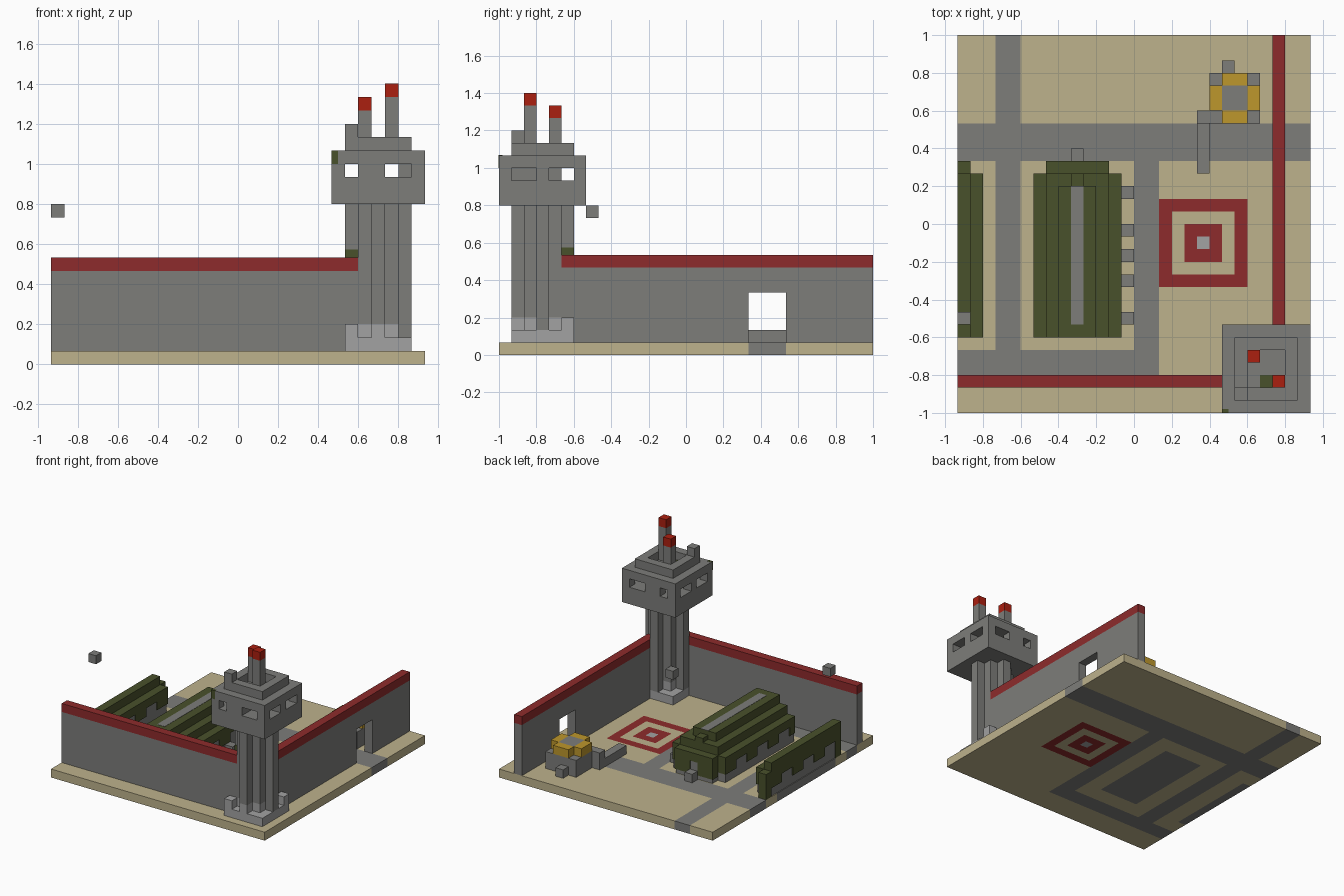
import bpy
import bmesh
from mathutils import Vector

UNIT = 1 / 15            # edge of one building block
WIDE, DEEP = 28, 30      # ground size in blocks

cube = bpy.data.objects.get("Cube")
if cube:
    bpy.data.objects.remove(cube)


def material(name, red, green, blue):
    mat = bpy.data.materials.new(name)
    mat.use_nodes = True
    colour = (red, green, blue, 1)
    mat.diffuse_color = colour
    mat.node_tree.nodes["Principled BSDF"].inputs["Base Color"].default_value = colour
    return mat


sand = material("sand", .51, .445, .262)
grey = material("concrete grey", .205, .205, .195)
pale = material("pale grey", .36, .36, .36)
brick = material("dark red", .27, .024, .025)
scarlet = material("signal red", .41, .014, .005)
olive = material("olive green", .066, .082, .024)
amber = material("amber", .51, .31, .025)


def place(i, j, k):
    """Block coordinates to model coordinates."""
    return Vector((i - WIDE / 2, j - DEEP / 2, k)) * UNIT


def finish(name, bm, materials):
    mesh = bpy.data.meshes.new(name)
    bmesh.ops.recalc_face_normals(bm, faces=bm.faces)
    bm.to_mesh(mesh)
    bm.free()
    for mat in materials:
        mesh.materials.append(mat)
    obj = bpy.data.objects.new(name, mesh)
    bpy.context.scene.collection.objects.link(obj)
    return obj


def part(name, mat, *boxes):
    """One object made of boxes, each given as x span, y span, z span."""
    bm = bmesh.new()
    for xs, ys, zs in boxes:
        low, high = (place(*corner) for corner in zip(xs, ys, zs))
        verts = bmesh.ops.create_cube(bm, size=1)["verts"]
        for v in verts:
            v.co = (low + high) / 2 + v.co * (high - low)
    return finish(name, bm, [mat])


# Ground slab with roads, landing target and building floors
def ground_index(i, j):
    ring = max(abs(i - 19), abs(j - 13))
    if ring <= 3:
        return (2, 3, 0, 3)[ring]
    road = (20 <= j < 23 or (3 <= i < 5 and j >= 3)
            or (14 <= i < 16 and 3 <= j < 23) or (3 <= j < 5 and i < 16))
    floor = 7 <= j < 18 and (i < 1 or 7 <= i < 12)
    return 1 if road or floor else 0


bm = bmesh.new()
grid = [[bm.verts.new(place(i, j, 0)) for j in range(DEEP + 1)] for i in range(WIDE + 1)]
for i in range(WIDE):
    for j in range(DEEP):
        bm.faces.new((grid[i][j], grid[i + 1][j], grid[i + 1][j + 1], grid[i][j + 1]))
lifted = bmesh.ops.extrude_face_region(bm, geom=bm.faces[:], use_keep_orig=True)["geom"]
for v in lifted:
    if isinstance(v, bmesh.types.BMVert):
        v.co.z += UNIT
for face in bm.faces:
    spot = face.calc_center_median() / UNIT
    i = min(int(spot.x + WIDE / 2), WIDE - 1)
    j = min(int(spot.y + DEEP / 2), DEEP - 1)
    face.material_index = ground_index(i, j)
finish("ground", bm, [sand, grey, pale, brick])

# Boundary walls with red coping and a gateway
front_x, front_y = (0, 23), (2, 3)
side_x, side_y = (25, 26), (5, DEEP)
part("front_wall", grey, (front_x, front_y, (1, 7)))
part("front_wall_coping", brick, (front_x, front_y, (7, 8)))
part("side_wall", grey, (side_x, (5, 20), (1, 7)), (side_x, (23, DEEP), (1, 7)),
     (side_x, (20, 23), (5, 7)))
part("side_wall_coping", brick, (side_x, side_y, (7, 8)))

# Tower foot and fluted shaft
part("tower_plinth", pale, ((22, 27), (1, 6), (1, 2)), ((23, 26), (2, 5), (2, 3)),
     ((22, 23), (1, 2), (2, 3)), ((26, 27), (5, 6), (2, 3)), ((24, 25), (1, 2), (2, 3)))
part("tower_shaft", grey, ((23, 26), (2, 5), (3, 12)), ((24, 25), (1, 2), (3, 12)),
     ((24, 25), (5, 6), (2, 12)), ((22, 23), (3, 4), (2, 12)), ((26, 27), (3, 4), (2, 12)),
     ((22, 23), (5, 6), (4, 5)))

# Tower cabin, window pillars and roof
cabin_x, cabin_y = (21, 28), (0, 7)
part("tower_cabin", grey, (cabin_x, cabin_y, (12, 14)))
pillars = [(xs, ys, (14, 15)) for xs in ((21, 22), (27, 28)) for ys in ((0, 1), (6, 7))]
pillars += [((23, 25), (0, 7), (14, 15)), ((21, 22), (3, 4), (14, 15)), ((26, 28), (3, 4), (14, 15))]
pillars[4] = ((23, 25), (0, 5), (14, 15))
pillars.append(((23, 25), (6, 7), (14, 15)))
part("tower_window_pillars", grey, *pillars)
part("tower_roof", grey, (cabin_x, cabin_y, (15, 16)))
part("tower_parapet", grey, ((22, 27), (1, 2), (16, 17)), ((22, 27), (5, 6), (16, 17)),
     ((22, 23), (2, 5), (16, 17)), ((26, 27), (2, 5), (16, 17)))
part("roof_post", grey, ((22, 23), (1, 2), (17, 18)))
part("moss_patches", olive, ((24, 25), (2, 3), (16, 16.05)),
     ((21, 21.5), (-.02, .3), (15, 16.02)),
     ((22, 23), (2.95, 3), (8, 8.6)), ((25, 25.05), (5, 6), (8, 8.6)))

# Antennas with red tips
for name, i, j, top in (("rear", 23, 4, 20), ("front", 25, 2, 21)):
    part(name + "_antenna", grey, ((i, i + 1), (j, j + 1), (16, top - 1)))
    part(name + "_antenna_tip", scarlet, ((i, i + 1), (j, j + 1), (top - 1, top)))

# Main hangar: grey core under a stepped green cover with hanging flaps
length = (6, 19)
part("hangar_core", grey, ((6.1, 12.9), (6.1, 18.9), (1, 3)), ((7.1, 11.9), (18, 19.9), (1, 3)))
part("hangar_cover", olive, ((6, 13), length, (3, 4)), ((7, 12), length, (4, 5)),
     ((8, 11), (6, 18), (5, 6)), ((9, 10), (18, 19), (5, 5.5)), ((7, 12), (19, 20), (3, 4)))
part("hangar_ridge_strip", grey, ((9, 10), (7, 18), (6, 6.03)))
flaps = [(xs, (j, j + 1), (2 if j % 4 else 1.5, 3))
         for xs in ((6, 7), (12, 13)) for j in (6, 9, 10, 13, 14, 17, 18)]
flaps += [((i, i + 1), (19, 20), (1.5, 3)) for i in (7, 8, 10, 11)]
part("hangar_flaps", olive, *flaps)
part("hangar_side_blocks", grey, *[((13, 14), (j, j + 1), (1, 2)) for j in (7, 10, 12, 14, 17)])
part("hangar_door_block", grey, ((9, 10), (20, 21), (1, 2)))

# Second hangar, cut off at the edge of the ground
part("edge_hangar_core", grey, ((.1, 1.9), (6.1, 18.9), (1, 3)))
part("edge_hangar_cover", olive, ((0, 2), length, (3, 4)), ((0, 1), length, (4, 5)),
     ((0, 1), (19, 20), (1, 4)), ((0, 1), (6, 7), (1, 3)))
part("edge_hangar_flaps", olive,
     *[((0, 2), (j, j + 1), (2, 3)) for j in (9, 10, 13, 14, 17, 18)])

# Radar station and low walls
part("radar_base", grey, ((20, 24), (23, 27), (1, 3)), ((19, 20), (23, 24), (1, 3)))
part("radar_low_walls", grey, ((19, 20), (19, 23), (1, 2)), ((21, 22), (27, 28), (1, 2)))
part("radar_rim", amber, ((20, 21), (24, 26), (3, 4)), ((23, 24), (24, 26), (3, 4)),
     ((21, 23), (23, 24), (3, 4)), ((21, 23), (26, 27), (3, 4)))
part("radar_centre", grey, ((21, 23), (24, 26), (3, 4)))

# Hovering block
part("hovering_block", grey, ((0, 1), (7, 8), (11, 12)))
